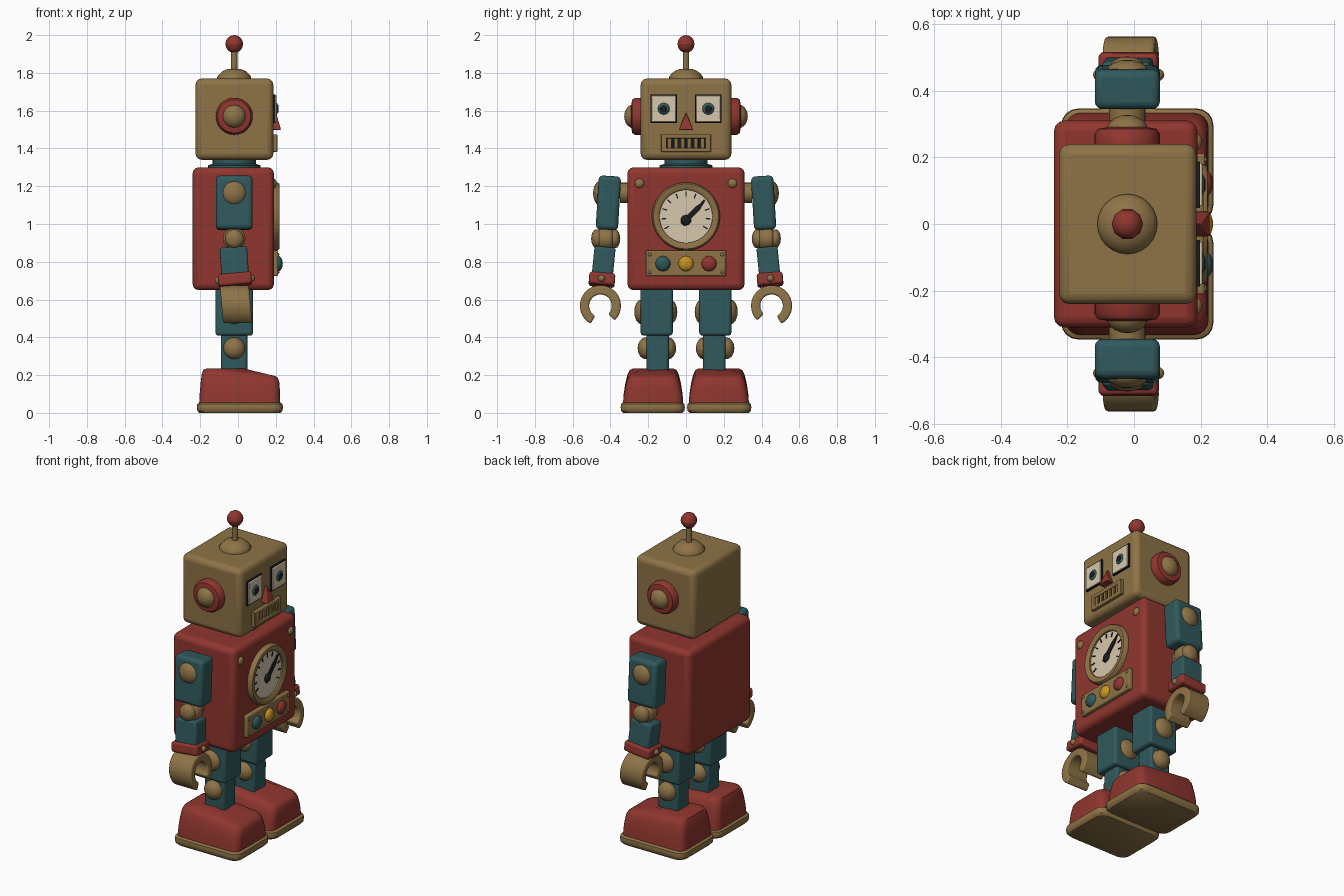
import bpy, bmesh, math
from mathutils import Vector, Matrix

if "Cube" in bpy.data.objects:
    bpy.data.objects.remove(bpy.data.objects["Cube"])

def mat(name, c):
    m = bpy.data.materials.new(name)
    m.diffuse_color = (*c, 1)
    m.use_nodes = True
    m.node_tree.nodes["Principled BSDF"].inputs["Base Color"].default_value = m.diffuse_color
    return m

TAN = mat("brass tan", (0.27, 0.172, 0.062))
RED = mat("brick red", (0.28, 0.037, 0.028))
TEAL = mat("dark teal", (0.03, 0.1, 0.108))
CREAM = mat("cream", (0.68, 0.58, 0.42))
BLACK = mat("black", (0.012, 0.012, 0.014))
YELLOW = mat("yellow", (0.6, 0.3, 0.015))
CX = -0.02  # fore-aft centre of the toy

def finish(bm, name, m, bevel=0, mirror=False, seg=3):
    bmesh.ops.recalc_face_normals(bm, faces=bm.faces)
    me = bpy.data.meshes.new(name)
    bm.to_mesh(me)
    bm.free()
    ob = bpy.data.objects.new(name, me)
    bpy.context.collection.objects.link(ob)
    me.materials.append(m)
    if bevel:
        b = ob.modifiers.new("bevel", 'BEVEL')
        b.width, b.segments, b.limit_method = bevel, seg, 'ANGLE'
    if mirror:
        mm = ob.modifiers.new("mirror", 'MIRROR')
        mm.use_axis = (False, True, False)
    bpy.ops.object.select_all(action='DESELECT')
    ob.select_set(True)
    bpy.context.view_layer.objects.active = ob
    bpy.ops.object.shade_smooth_by_angle(angle=math.radians(40))
    return ob

def box(name, c, s, m, bevel=0, mirror=False, tilt=(0, 0)):
    """Box at c; tilt = (sideways, forward) rotation."""
    bm = bmesh.new()
    M = (Matrix.Translation(c) @ Matrix.Rotation(tilt[0], 4, 'X')
         @ Matrix.Rotation(tilt[1], 4, 'Y') @ Matrix.Diagonal((*s, 1)))
    bmesh.ops.create_cube(bm, size=1, matrix=M)
    return finish(bm, name, m, bevel, mirror)

def skin(bm, rings):
    """Join rings of vertices (a ring of one is a tip) and cap the ends."""
    n = max(len(r) for r in rings)
    for a, b in zip(rings, rings[1:]):
        for i in range(n):
            j = (i + 1) % n
            q = list(dict.fromkeys([a[i % len(a)], a[j % len(a)], b[j % len(b)], b[i % len(b)]]))
            if len(q) > 2:
                bm.faces.new(q)
    for r in (rings[0], rings[-1]):
        if len(r) > 2:
            bm.faces.new(r)

def lathe(name, c, axis, prof, m, n=24, mirror=False):
    """Spin (radius, height) points round axis through c."""
    bm = bmesh.new()
    R = Vector((0, 0, 1)).rotation_difference(Vector(axis)).to_matrix()
    skin(bm, [[bm.verts.new(Vector(c) + R @ Vector((
        r * math.cos(math.tau * i / n), r * math.sin(math.tau * i / n), h)))
        for i in range(n if r else 1)] for r, h in prof])
    return finish(bm, name, m, 0, mirror)

def prism(name, pts, lo, hi, m, bevel=0, mirror=False, shape=None):
    """Extrude (y, z) points along x."""
    bm = bmesh.new()
    skin(bm, [[bm.verts.new((x, *p)) for p in pts] for x in (lo, hi)])
    if shape:
        for v in bm.verts:
            v.co = shape(v.co)
    return finish(bm, name, m, bevel, mirror)

def loft(name, sections, yc, radius, m, height):
    """Stack rounded rectangles (x0, x1, half width, t), z = height(x, t)."""
    bm, rings = bmesh.new(), []
    for x0, x1, hw, t in sections:
        ring = []
        for k, (sx, sy) in enumerate(((1, 1), (-1, 1), (-1, -1), (1, -1))):
            for i in range(5):
                a = math.pi / 2 * (k + i / 4)
                x = (x1 if sx > 0 else x0) - sx * radius + radius * math.cos(a)
                y = yc + sy * (hw - radius) + radius * math.sin(a)
                ring.append(bm.verts.new((x, y, height(x, t))))
        rings.append(ring)
    skin(bm, rings)
    return finish(bm, name, m, 0, True)

def dome(r, h, base=0.0, n=5):
    return [(r, base)] + [(r * math.cos(k * math.pi / 2 / n), h * math.sin(k * math.pi / 2 / n))
                          for k in range(1, n)] + [(0, h)]

def ball(r, half, straight):
    """Round-ended barrel along its axis."""
    top = [(r * math.cos(a), straight + (half - straight) * math.sin(a))
           for a in (k * math.pi / 8 for k in range(4))] + [(0, half)]
    return [(p, -h) for p, h in reversed(top)] + top

X, Y, Z = (1, 0, 0), (0, 1, 0), (0, 0, 1)

# Head, neck, body
box("head", (-0.019, 0, 1.555), (0.412, 0.48, 0.43), TAN, 0.032)
lathe("neck", (CX, 0, 1.28), Z, [(0.14, 0), (0.14, 0.03), (0.115, 0.038), (0.115, 0.08)], TEAL)
box("body", (-0.025, 0, 0.975), (0.43, 0.62, 0.65), RED, 0.032)

# Antenna
lathe("antenna_base", (CX, 0, 1.76), Z, [(0.09, 0), (0.09, 0.018), (0.078, 0.034), (0.06, 0.05),
                                        (0.035, 0.06), (0, 0.063)], TAN)
lathe("antenna_rod", (CX, 0, 1.8), Z, [(0.017, 0), (0.017, 0.13)], TAN, 12)
lathe("antenna_ball", (CX, 0, 1.953), Z, ball(0.047, 0.047, 0), RED, 10)

# Ears
lathe("ear_disc", (CX, 0.23, 1.57), Y, [(0.098, 0), (0.098, 0.04), (0.088, 0.055), (0.06, 0.06)], RED, 24, True)
lathe("ear_knob", (CX, 0.28, 1.57), Y, dome(0.062, 0.047), TAN, 16, True)

# Eyes
F = 0.187  # face plane
box("eye_rim", (F, 0.118, 1.61), (0.022, 0.14, 0.15), BLACK, 0, True)
box("eye_plate", (F + 0.008, 0.118, 1.61), (0.02, 0.129, 0.139), CREAM, 0.004, True)
lathe("iris", (F + 0.015, 0.118, 1.61), X, dome(0.033, 0.012), TEAL, 12, True)
lathe("pupil", (F + 0.02, 0.118, 1.61), X, [(0.02, 0), (0.019, 0.007), (0, 0.008)], BLACK, 10, True)

# Nose: wedge tapering to its top
prism("nose", [(-0.038, 1.498), (0.038, 1.498), (0, 1.592)], F - 0.01, 0.228, RED, 0.004,
      shape=lambda c: Vector((c.x - max(0, c.z - 1.5) * 0.3 if c.x > 0.2 else c.x, c.y, c.z)))

# Mouth
for z in (1.464, 1.392):
    box("mouth_frame_rail", (F + 0.006, 0, z), (0.03, 0.264, 0.022), TAN, 0.004)
box("mouth_frame_side", (F + 0.006, 0.117, 1.428), (0.03, 0.03, 0.09), TAN, 0.004, True)
box("mouth_recess", (F, 0, 1.428), (0.012, 0.22, 0.07), BLACK)
for i in range(6):
    box("mouth_bar", (F + 0.007, -0.0875 + i * 0.035, 1.428), (0.02, 0.022, 0.052), TAN, 0.003)

# Gauge
B, GZ = 0.19, 1.04
lathe("gauge_ring", (B, 0, GZ), X, [(0.18, -0.01), (0.18, 0.02), (0.172, 0.03), (0.15, 0.03),
                                   (0.14, 0.022), (0.14, 0.005), (0, 0.005)], TAN, 40)
lathe("gauge_dial", (B, 0, GZ), X, [(0.141, 0), (0.141, 0.012), (0, 0.012)], CREAM, 40)
for i in range(11):
    a = math.radians(-30 + 24 * i)
    box("gauge_tick", (B + 0.013, 0.118 * math.cos(a), GZ + 0.118 * math.sin(a)),
        (0.006, 0.026, 0.007), BLACK, tilt=(a, 0))
u, w = Vector((0.7, 0.714)), Vector((-0.714, 0.7))
o = Vector((0, GZ - 0.02))
prism("gauge_needle", [o - u * 0.03 + w * 0.014, o + u * 0.09 + w * 0.014, o + u * 0.15,
                       o + u * 0.09 - w * 0.014, o - u * 0.03 - w * 0.014], B + 0.013, B + 0.02, BLACK)
lathe("gauge_hub", (B + 0.012, 0, GZ - 0.02), X, dome(0.028, 0.016), BLACK, 12)

# Control panel with buttons and rivets
box("button_panel", (B + 0.006, 0, 0.792), (0.034, 0.424, 0.136), TAN, 0.008)
for name, y, m in (("teal_button", -0.122, TEAL), ("yellow_button", 0, YELLOW), ("red_button", 0.122, RED)):
    lathe(name, (B + 0.022, y, 0.79), X, dome(0.041, 0.025), m, 12)
for z in (0.745, 0.838):
    lathe("panel_rivet", (B + 0.022, 0.192, z), X, dome(0.01, 0.007, n=3), TAN, 8, True)
lathe("body_rivet", (B - 0.003, 0.246, 1.215), X, dome(0.026, 0.018, n=4), TAN, 12, True)

# Arms
lathe("shoulder_spacer", (CX, 0.30, 1.165), Y, [(0.055, 0), (0.055, 0.05)], TAN, 16, True)
box("upper_arm", (CX, 0.411, 1.112), (0.195, 0.118, 0.285), TEAL, 0.022, True, (0.06, 0))
lathe("shoulder_cap", (CX, 0.452, 1.163), Y, dome(0.066, 0.04), TAN, 16, True)
lathe("elbow_pin", (CX, 0.425, 0.922), Y, ball(0.05, 0.077, 0.05), TAN, 16, True)
lathe("elbow_barrel", (CX, 0.425, 0.922), Y, ball(0.06, 0.044, 0.025), TAN, 16, True)
box("forearm", (CX, 0.436, 0.80), (0.145, 0.112, 0.15), TEAL, 0.012, True, (0.1, -0.07))
box("cuff", (-0.016, 0.445, 0.705), (0.178, 0.138, 0.064), RED, 0.014, True, (0.08, -0.09))
for s in (-1, 1):
    lathe("cuff_rivet", (-0.016 + s * 0.085, 0.447, 0.706 + s * 0.006), (s, 0, 0), dome(0.02, 0.022, n=3), TAN, 10, True)
arc = [math.radians(-62 + 288 * k / 20) for k in range(21)]
claw = [(0.453 + r * math.cos(a), 0.567 + r * math.sin(a))
        for r, aa in ((0.109, arc), (0.06, arc[::-1])) for a in aa]
prism("claw", claw, -0.092, 0.062, TAN, 0.01, True,
      lambda c: Vector((c.x + (0.57 - c.z) * 0.09 + 0.005, c.y, c.z)))

# Legs
box("thigh", (CX, 0.155, 0.54), (0.198, 0.17, 0.262), TEAL, 0.016, True)
lathe("hip_joint", (CX, 0.16, 0.535), Y, ball(0.066, 0.114, 0.075), TAN, 16, True)
box("shin", (CX, 0.15, 0.32), (0.138, 0.118, 0.22), TEAL, 0.014, True)
lathe("knee_joint", (CX, 0.154, 0.342), Y, ball(0.058, 0.102, 0.06), TAN, 16, True)

# Feet: bulging sides, sloping toe, rounded corners
def foot_height(x, t):
    return 0.04 + t * (0.195 - max(0, x - 0.03) * 0.24)
loft("foot", [(-0.206, 0.224, 0.16, 0), (-0.203, 0.223, 0.156, 0.3), (-0.198, 0.221, 0.147, 0.6),
              (-0.192, 0.218, 0.135, 0.85), (-0.184, 0.21, 0.123, 0.96), (-0.168, 0.195, 0.108, 1.0),
              (-0.05, 0.08, 0.06, 1.0)], 0.174, 0.045, RED, foot_height)
loft("sole", [(-0.205, 0.225, 0.158, 0), (-0.216, 0.236, 0.168, 0.012), (-0.218, 0.238, 0.17, 0.03),
              (-0.216, 0.236, 0.168, 0.046), (-0.205, 0.225, 0.158, 0.055)], 0.176, 0.05, TAN, lambda x, t: t)
